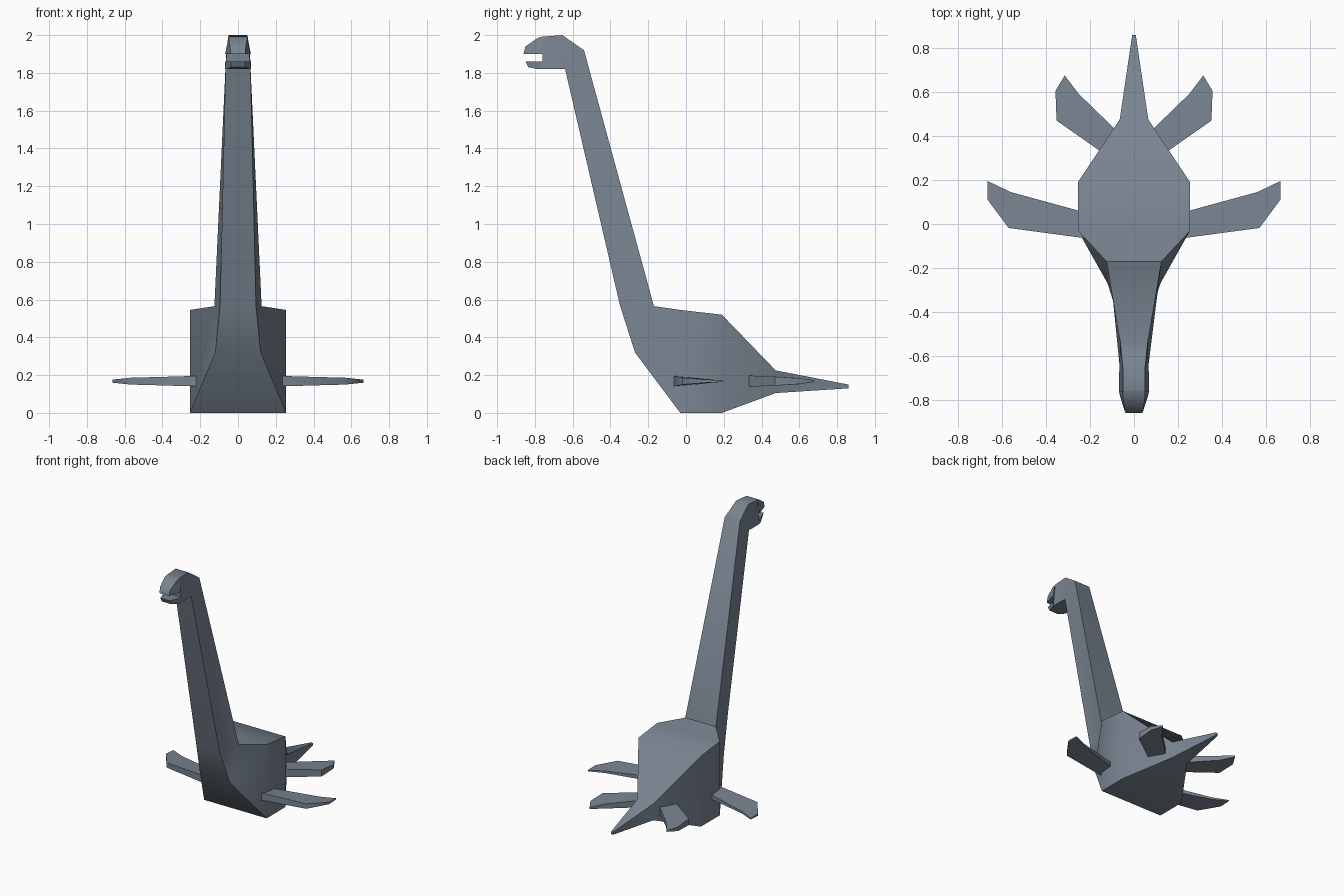
import bpy, bmesh, math

if "Cube" in bpy.data.objects:
    bpy.data.objects.remove(bpy.data.objects["Cube"])

slate = bpy.data.materials.new("slate grey")
slate.diffuse_color = (0.19, 0.23, 0.28, 1)
slate.use_nodes = True
slate.node_tree.nodes["Principled BSDF"].inputs["Base Color"].default_value = slate.diffuse_color


def finish(bm, name):
    bmesh.ops.remove_doubles(bm, verts=bm.verts, dist=0.0005)
    bmesh.ops.recalc_face_normals(bm, faces=bm.faces)
    mesh = bpy.data.meshes.new(name)
    bm.to_mesh(mesh)
    bm.free()
    mesh.materials.append(slate)
    obj = bpy.data.objects.new(name, mesh)
    bpy.context.collection.objects.link(obj)
    bpy.ops.object.select_all(action='DESELECT')
    obj.select_set(True)
    bpy.context.view_layer.objects.active = obj
    bpy.ops.object.shade_smooth_by_angle(angle=math.radians(50))
    return obj


def loft(name, rings, cap_start=True):
    """Skin four-cornered rings of points, one after another."""
    bm = bmesh.new()
    loops = [[bm.verts.new(p) for p in ring] for ring in rings]
    for a, b in zip(loops, loops[1:]):
        for i in range(4):
            j = (i + 1) % 4
            bm.faces.new((a[i], a[j], b[j], b[i]))
    if cap_start:
        bm.faces.new(loops[0])
    bm.faces.new(loops[-1])
    return finish(bm, name)


def section(top_y, top_z, top_w, low_y, low_z, low_w):
    """Symmetric ring from a top edge and a bottom edge (half widths)."""
    return [(-top_w, top_y, top_z), (top_w, top_y, top_z),
            (low_w, low_y, low_z), (-low_w, low_y, low_z)]


# Tail, body, neck and back of the head in one skin
loft("body_and_neck", [section(*s) for s in (
    (0.86, 0.15, 0.008, 0.86, 0.13, 0.008),
    (0.475, 0.225, 0.065, 0.475, 0.105, 0.065),
    (0.19, 0.52, 0.255, 0.19, 0.0, 0.255),
    (-0.03, 0.545, 0.255, -0.03, 0.0, 0.255),
    (-0.17, 0.565, 0.125, -0.27, 0.32, 0.12),
    (-0.17, 0.565, 0.125, -0.35, 0.57, 0.095),
    (-0.54, 1.92, 0.062, -0.64, 1.82, 0.066),
    (-0.655, 2.0, 0.05, -0.70, 1.82, 0.068),
    (-0.76, 1.992, 0.05, -0.76, 1.82, 0.068),
)])

# Jaws, with the mouth gap between them
loft("upper_jaw", [section(*s) for s in (
    (-0.76, 1.992, 0.05, -0.76, 1.90, 0.068),
    (-0.785, 1.985, 0.05, -0.785, 1.90, 0.063),
    (-0.85, 1.94, 0.042, -0.86, 1.90, 0.038),
)], cap_start=False)
loft("lower_jaw", [section(*s) for s in (
    (-0.76, 1.86, 0.068, -0.76, 1.82, 0.068),
    (-0.79, 1.86, 0.06, -0.785, 1.82, 0.06),
    (-0.85, 1.86, 0.038, -0.835, 1.83, 0.038),
)], cap_start=False)

# Flippers: stations of (front x, y, thickness) and (rear x, y, thickness)
flippers = {
    "front_flipper": [((0.22, -0.065, 0.055), (0.22, 0.052, 0.035)),
                      ((0.57, -0.018, 0.036), (0.56, 0.145, 0.015)),
                      ((0.665, 0.11, 0.016), (0.665, 0.195, 0.008))],
    "rear_flipper": [((0.145, 0.325, 0.06), (0.085, 0.43, 0.05)),
                     ((0.352, 0.47, 0.048), (0.25, 0.59, 0.034)),
                     ((0.357, 0.605, 0.03), (0.315, 0.675, 0.01))],
}
for name, stations in flippers.items():
    for side, sx in (("right", 1), ("left", -1)):
        rings = []
        for (fx, fy, ft), (rx, ry, rt) in stations:
            z = 0.168
            rings.append([(sx * fx, fy, z + ft / 2), (sx * rx, ry, z + rt / 2),
                          (sx * rx, ry, z - rt / 2), (sx * fx, fy, z - ft / 2)])
        loft(side + "_" + name, rings)
